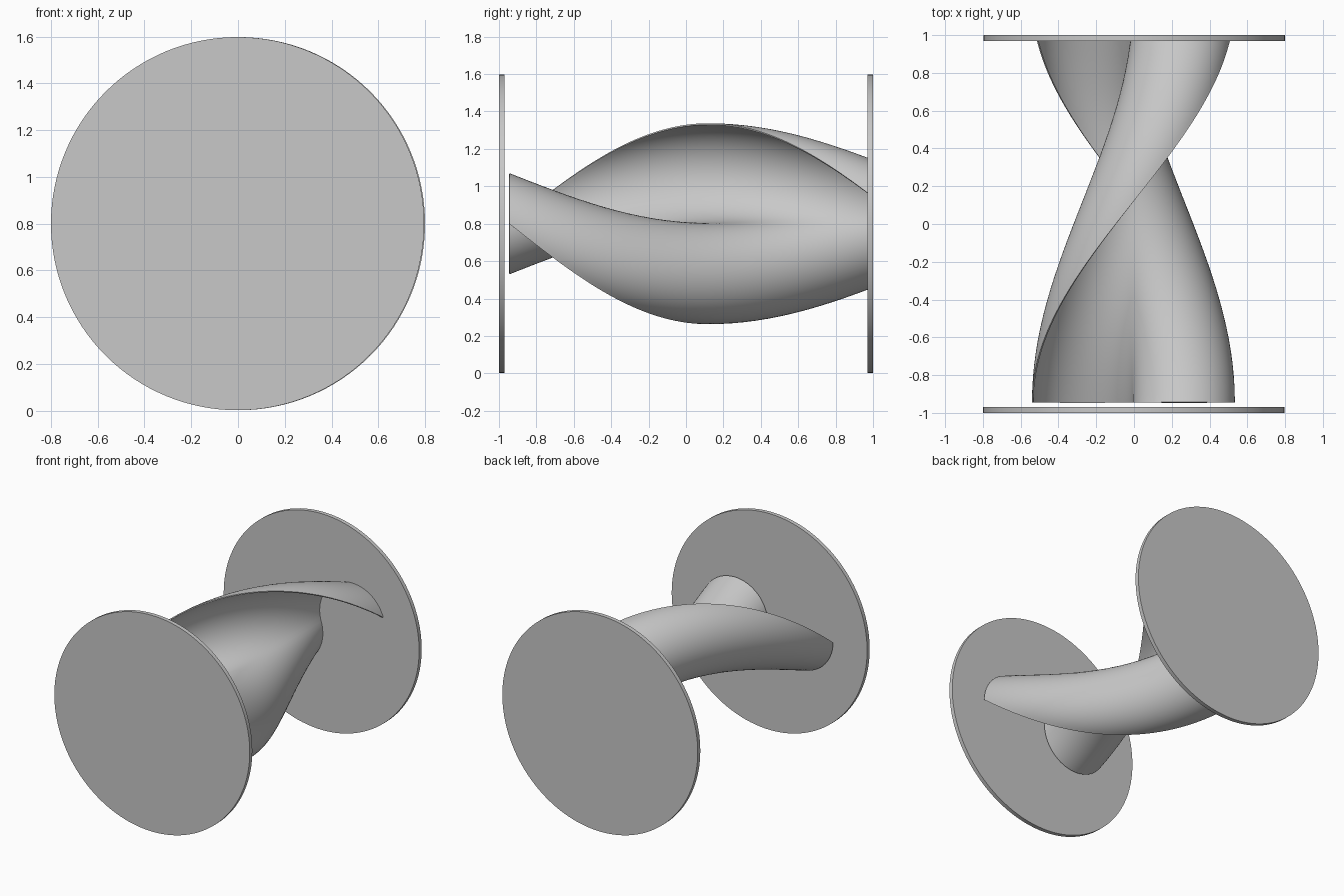
import bpy, bmesh, math

if "Cube" in bpy.data.objects:
    bpy.data.objects.remove(bpy.data.objects["Cube"], do_unlink=True)

AXIS_Z = 0.8            # height of the rotor axis
R = 0.2665              # radius of each half-round scoop
Y0, Y1 = -0.945, 0.975  # ends of the twisted blades
TWIST = math.radians(84.6)  # turn per unit of length
HALF, ROWS = 32, 110

grey = bpy.data.materials.new("plain grey")
grey.use_nodes = True
grey.diffuse_color = (0.58, 0.58, 0.58, 1)
grey.node_tree.nodes["Principled BSDF"].inputs["Base Color"].default_value = (0.58, 0.58, 0.58, 1)


def end_disc(name, x, y):
    """Thin round plate standing across the rotor axis."""
    bpy.ops.mesh.primitive_cylinder_add(vertices=128, radius=0.798, depth=0.03,
                                        location=(x, y, AXIS_Z),
                                        rotation=(math.pi / 2, 0, 0))
    disc = bpy.context.object
    disc.name = name
    disc.data.materials.append(grey)
    bpy.ops.object.shade_smooth_by_angle(angle=math.radians(30))


def s_profile(i):
    """Point on the S-shaped section: two half circles joined at the axis."""
    side = 1 if i >= 0 else -1
    a = math.pi * (1 - abs(i) / HALF)
    return side * R * (1 + math.cos(a)), side * R * math.sin(a)


# End discs
end_disc("front_disc", -0.002, -0.985)
end_disc("back_disc", 0.002, 0.985)

# Twisted pair of scoops, swept along the axis
bm = bmesh.new()
rows = []
for k in range(ROWS + 1):
    y = Y0 + (Y1 - Y0) * k / ROWS
    c, s = math.cos(-TWIST * (y - Y0)), math.sin(-TWIST * (y - Y0))
    row = []
    for i in range(-HALF, HALF + 1):
        px, pz = s_profile(i)
        row.append(bm.verts.new((px * c - pz * s, y, px * s + pz * c)))
    rows.append(row)
for low, high in zip(rows, rows[1:]):
    for j in range(2 * HALF):
        bm.faces.new((low[j], low[j + 1], high[j + 1], high[j]))
mesh = bpy.data.meshes.new("twisted_blades")
bm.to_mesh(mesh)
bm.free()
blades = bpy.data.objects.new("twisted_blades", mesh)
blades.location = (-0.003, 0, AXIS_Z)
bpy.context.collection.objects.link(blades)
mesh.materials.append(grey)

# Sheet thickness
shell = blades.modifiers.new("sheet", 'SOLIDIFY')
shell.thickness = 0.008
shell.offset = 0
bpy.ops.object.select_all(action='DESELECT')
blades.select_set(True)
bpy.context.view_layer.objects.active = blades
bpy.ops.object.modifier_apply(modifier="sheet")
bpy.ops.object.shade_smooth_by_angle(angle=math.radians(30))
